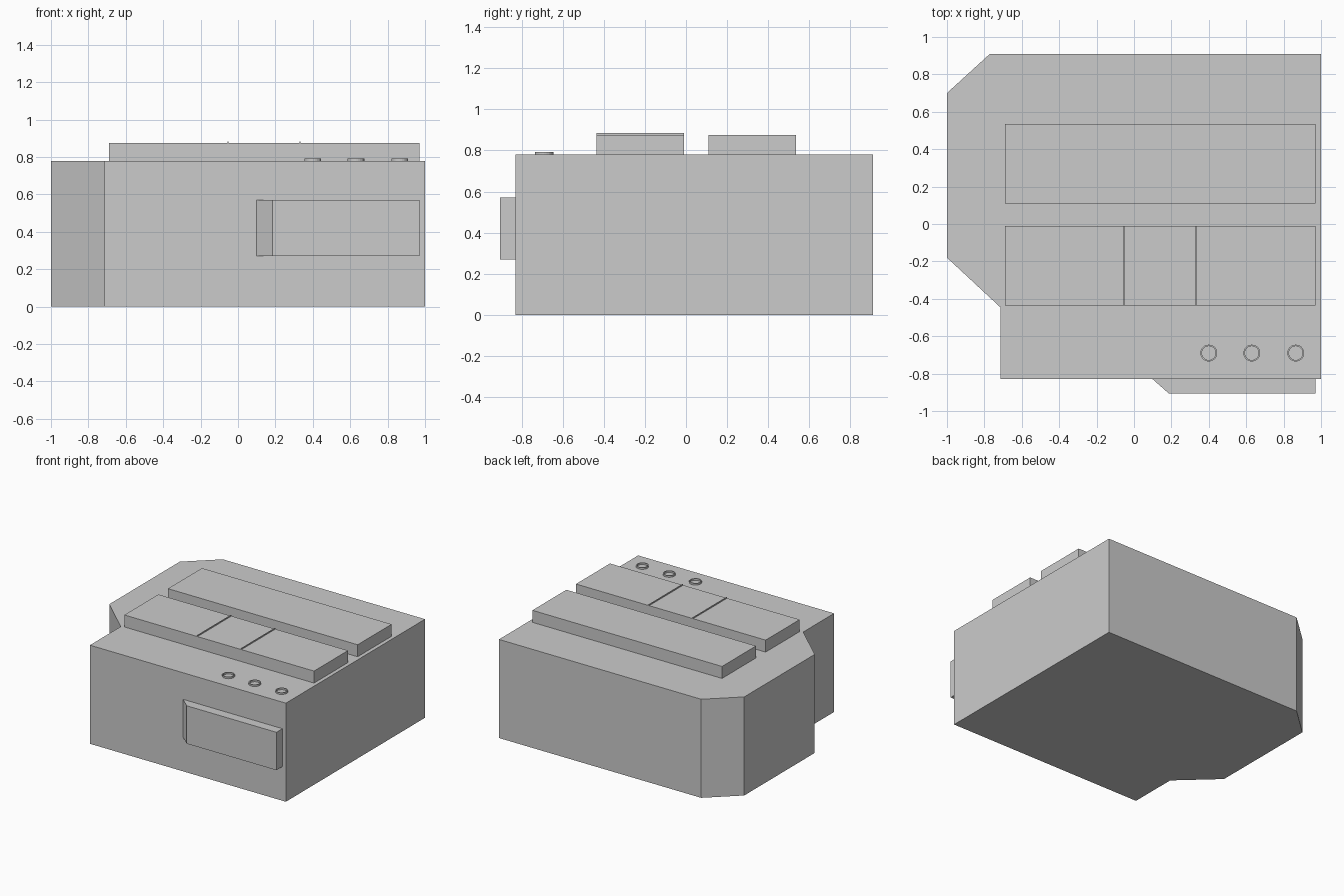
import bpy, bmesh, math

if "Cube" in bpy.data.objects:
    bpy.data.objects.remove(bpy.data.objects["Cube"])


def finish(name, bm):
    bmesh.ops.recalc_face_normals(bm, faces=bm.faces)
    mesh = bpy.data.meshes.new(name)
    bm.to_mesh(mesh)
    bm.free()
    obj = bpy.data.objects.new(name, mesh)
    bpy.context.collection.objects.link(obj)
    return obj


def prism(name, outline, z0, z1):
    """Extrude a plan outline between two heights."""
    bm = bmesh.new()
    face = bm.faces.new([bm.verts.new((x, y, z0)) for x, y in outline])
    up = bmesh.ops.extrude_face_region(bm, geom=[face], use_keep_orig=True)
    for v in up["geom"]:
        if isinstance(v, bmesh.types.BMVert):
            v.co.z = z1
    return finish(name, bm)


def box(name, x0, x1, y0, y1, z0, z1):
    return prism(name, [(x0, y0), (x1, y0), (x1, y1), (x0, y1)], z0, z1)


def ring(name, cx, cy, r_out, r_in, z0, z1, n=24):
    """Thin flat-topped ring swept from a rectangular section."""
    bm = bmesh.new()
    section = [(r_out, z0), (r_out, z1), (r_in, z1), (r_in, z0)]
    loops = []
    for i in range(n):
        a = 2 * math.pi * i / n
        loops.append([bm.verts.new((cx + r * math.cos(a), cy + r * math.sin(a), z))
                      for r, z in section])
    for i in range(n):
        p, q = loops[i], loops[(i + 1) % n]
        for k in range(4):
            m = (k + 1) % 4
            bm.faces.new((p[k], q[k], q[m], p[m]))
    return finish(name, bm)


TOP = 0.78

# Main building block with cut corners
prism("main_block", [(1, 0.91), (-0.77, 0.91), (-1, 0.70), (-1, -0.18),
                     (-0.715, -0.445), (-0.715, -0.83), (1, -0.83)], 0, TOP)

# Two raised roof slabs
box("rear_roof_slab", -0.69, 0.97, 0.11, 0.535, TOP, 0.875)
box("front_roof_slab", -0.69, 0.97, -0.435, -0.01, TOP, 0.875)

# Thin seams standing across the front slab
for i, x in enumerate((-0.053, 0.332)):
    box(f"roof_seam_{i + 1}", x - 0.003, x + 0.003, -0.435, -0.01, 0.87, 0.884)

# Projecting front bay with a slanted left end
prism("front_bay", [(0.10, -0.83), (0.185, -0.905), (0.97, -0.905), (0.97, -0.83)],
      0.27, 0.57)

# Row of roof vent rings
for i, x in enumerate((0.40, 0.63, 0.865)):
    ring(f"roof_vent_{i + 1}", x, -0.69, 0.045, 0.037, TOP, 0.793)
